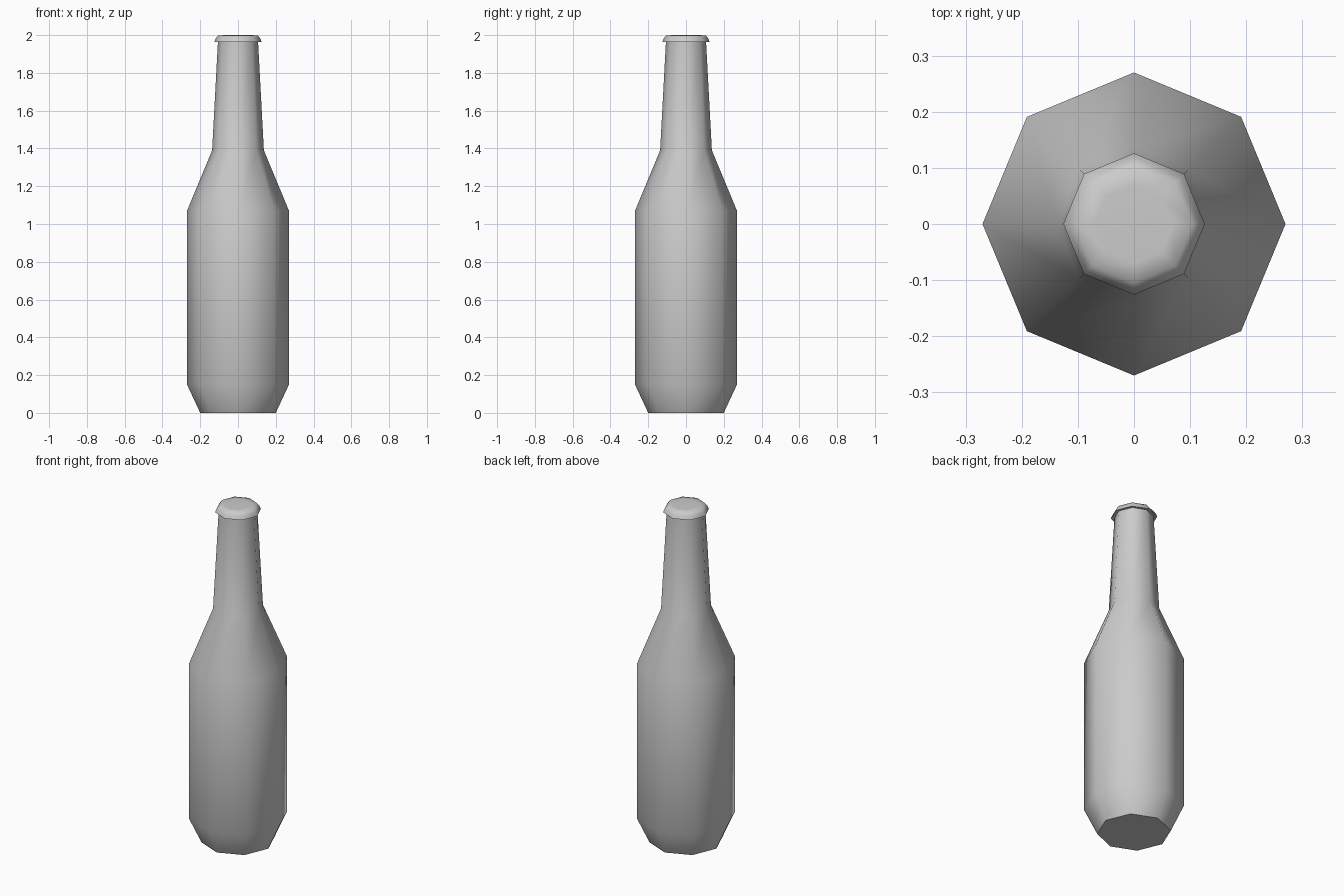
import bpy, bmesh
from math import cos, sin, tau, radians

if "Cube" in bpy.data.objects:
    bpy.data.objects.remove(bpy.data.objects["Cube"])

SIDES = 8


def lathe(name, profile, angle):
    """Spin a (radius, height) profile into a closed eight-sided solid."""
    bm = bmesh.new()
    rings = []
    for r, z in profile:
        rings.append([bm.verts.new((r * cos(tau * i / SIDES), r * sin(tau * i / SIDES), z))
                      for i in range(SIDES)])
    for low, high in zip(rings, rings[1:]):
        for i in range(SIDES):
            j = (i + 1) % SIDES
            bm.faces.new((low[i], low[j], high[j], high[i]))
    bm.faces.new(rings[0][::-1])
    bm.faces.new(rings[-1])
    mesh = bpy.data.meshes.new(name)
    bm.to_mesh(mesh)
    bm.free()
    obj = bpy.data.objects.new(name, mesh)
    bpy.context.collection.objects.link(obj)
    bpy.ops.object.select_all(action='DESELECT')
    obj.select_set(True)
    bpy.context.view_layer.objects.active = obj
    bpy.ops.object.shade_smooth_by_angle(angle=radians(angle))
    return obj


# Bottle: tapered base, straight body, shoulder and neck
lathe("bottle", [(0.20, 0), (0.27, 0.15), (0.27, 1.07), (0.137, 1.39), (0.106, 1.97)], 60)

# Cap: flared skirt and low crown
lathe("bottle_cap", [(0.104, 1.966), (0.126, 1.963), (0.118, 1.982), (0.105, 1.998), (0.07, 2.0)], 60)
